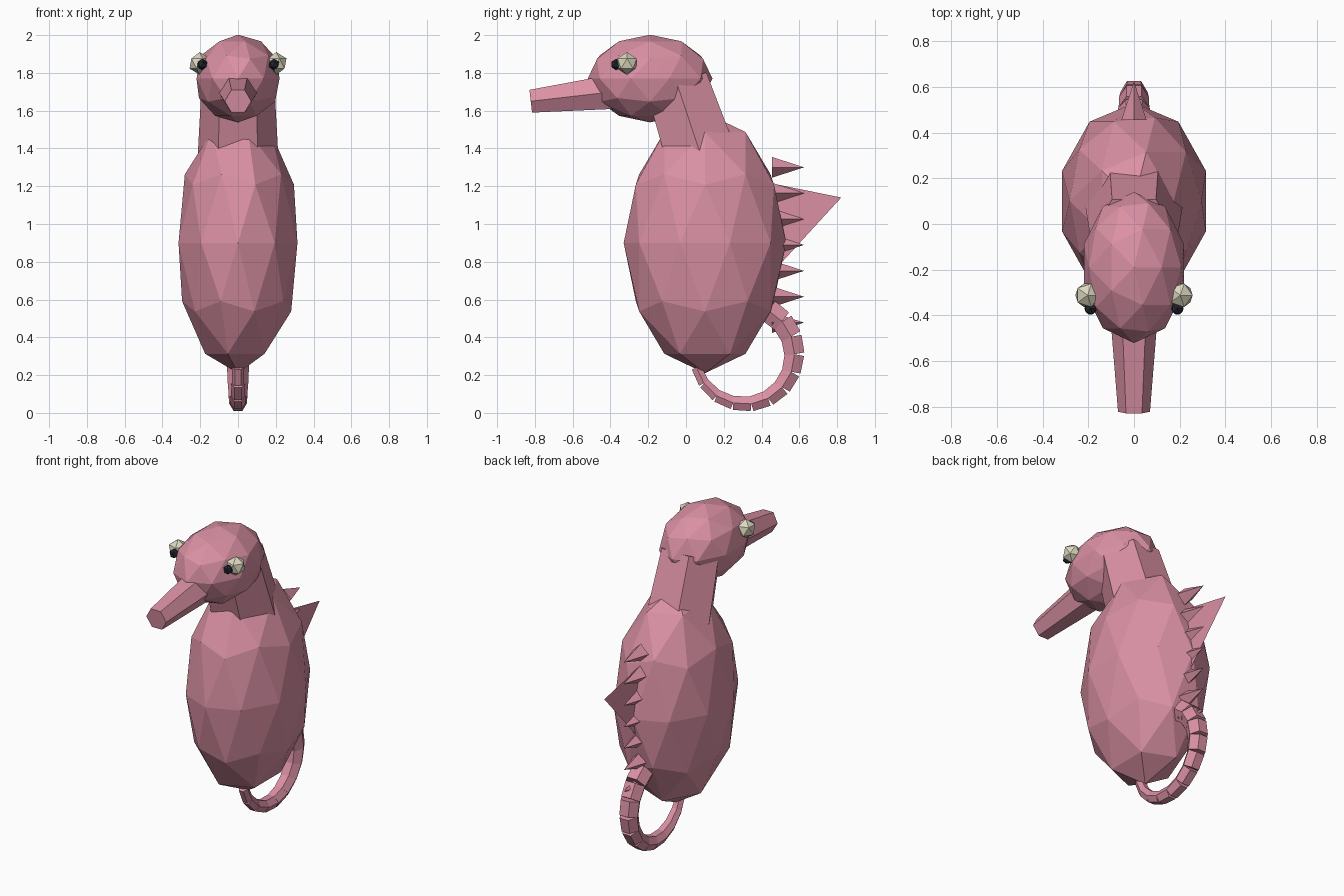
import bpy, bmesh, math
from mathutils import Vector, Matrix

if "Cube" in bpy.data.objects:
    bpy.data.objects.remove(bpy.data.objects["Cube"])


def material(name, rgb):
    m = bpy.data.materials.new(name)
    m.diffuse_color = (*rgb, 1)
    m.use_nodes = True
    m.node_tree.nodes["Principled BSDF"].inputs["Base Color"].default_value = m.diffuse_color
    return m


PINK = material("pink_skin", (0.70, 0.28, 0.37))
CREAM = material("cream_eye", (0.72, 0.68, 0.52))
BLACK = material("black_pupil", (0.018, 0.02, 0.028))


def finish(name, bm, mat):
    bmesh.ops.recalc_face_normals(bm, faces=bm.faces)
    mesh = bpy.data.meshes.new(name)
    bm.to_mesh(mesh)
    bm.free()
    mesh.materials.append(mat)
    obj = bpy.data.objects.new(name, mesh)
    bpy.context.collection.objects.link(obj)
    return obj


def ball(name, centre, scale, detail, mat):
    bm = bmesh.new()
    mtx = Matrix.Translation(centre) @ Matrix.Diagonal((*scale, 1))
    bmesh.ops.create_icosphere(bm, subdivisions=detail, radius=1, matrix=mtx)
    return finish(name, bm, mat)


def add_frustum(bm, p0, p1, r0, r1, sides=6):
    """Tapered prism whose axis lies in the x = 0 plane; r1 = 0 gives a spike."""
    p0, p1 = Vector(p0), Vector(p1)
    x = Vector((1, 0, 0))
    n = (p1 - p0).normalized().cross(x)

    def ring(p, r):
        angles = [2 * math.pi * i / sides for i in range(sides)]
        return [bm.verts.new(p + r * (math.cos(a) * x + math.sin(a) * n)) for a in angles]

    a = ring(p0, r0)
    bm.faces.new(a)
    if r1 > 0:
        b = ring(p1, r1)
        bm.faces.new(b)
    else:
        b = [bm.verts.new(p1)] * sides
    for i in range(sides):
        j = (i + 1) % sides
        bm.faces.new((a[i], a[j], b[j], b[i]) if r1 > 0 else (a[i], a[j], b[i]))


def frustum(name, *args):
    bm = bmesh.new()
    add_frustum(bm, *args)
    return finish(name, bm, PINK)


# Body, head, neck and snout
ball("body", (0, 0.10, 0.90), (0.331, 0.43, 0.69), 2, PINK)
ball("head", (0, -0.19, 1.77), (0.231, 0.33, 0.232), 2, PINK)
frustum("neck", (0, 0.12, 1.24), (0, -0.05, 1.75), 0.22, 0.192)
frustum("snout", (0, -0.30, 1.71), (0, -0.822, 1.65), 0.112, 0.07)

# Eyes and pupils
for side, label in ((-1, "left"), (1, "right")):
    ball(label + "_eye", (side * 0.203, -0.312, 1.85), (0.06, 0.06, 0.06), 1, CREAM)
    ball(label + "_pupil", (side * 0.19, -0.37, 1.845), (0.03, 0.03, 0.03), 1, BLACK)

# Curled tail made of separate shrinking segments
bm = bmesh.new()
COUNT, START, END = 11, math.radians(62), math.radians(-165)
for i in range(COUNT):
    t = (i + 0.5) / COUNT
    ang = START + (END - START) * t
    centre = Vector((0, 0.31 + 0.26 * math.cos(ang), 0.31 + 0.26 * math.sin(ang)))
    along = Vector((0, math.sin(ang), -math.cos(ang))) * 0.047
    r = 0.072 - 0.042 * t
    add_frustum(bm, centre - along, centre + along, r + 0.001, r - 0.001)
finish("tail", bm, PINK)

# Row of spikes down the back
bm = bmesh.new()
for i in range(7):
    z = 1.30 - 0.137 * i
    add_frustum(bm, (0, 0.455, z), (0, 0.625, z), 0.055, 0, 4)
finish("back_spikes", bm, PINK)

# Paper-thin triangular back fin
bm = bmesh.new()
bm.faces.new([bm.verts.new(p) for p in ((0, 0.40, 1.226), (0, 0.40, 0.68), (0, 0.822, 1.14))])
finish("back_fin", bm, PINK)
